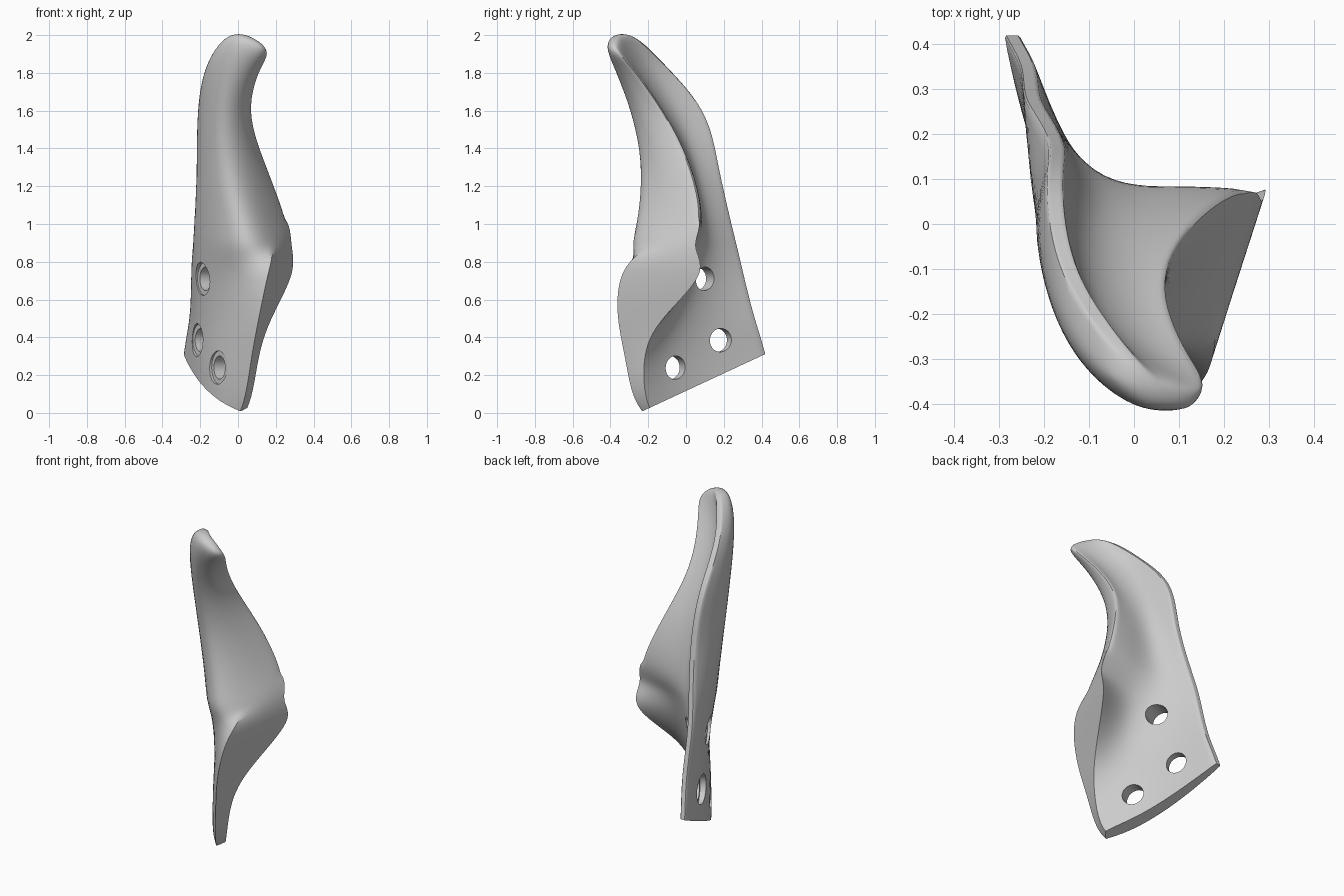
import bpy
import bmesh
import math
from mathutils import Vector

default = bpy.data.objects.get("Cube")
if default:
    bpy.data.objects.remove(default, do_unlink=True)

# Horizontal sections in hundredths: height, then x and y of
# back edge, outer side, outer front, front edge, wing rim, groove, inner plate
SECTIONS = [
    (-15, -32, 52, -22, 11, -11, -12, 1, -25, 5, -19, -5, -5, -16, 12),
    (30, -30, 43, -22, 12, -10, -13, 7, -32, 10, -25, -3, -10, -15, 13),
    (50, -25, 36, -22, 11, -6, -15, 11, -37, 17, -14, 1, -9, -14, 14),
    (75, -25, 30, -23, 6, -4, -20, 16, -36, 31, 13, 4, -3, -12, 13),
    (88, -24, 27, -24, 4, 2, -38, 20, -22, 28, 2, 8, 4, -11, 11),
    (100, -22, 24, -26, 3, 2, -37, 20, -7, 28, 10, 12, 11, -9, 8),
    (130, -18, 17, -25, -3, -9, -29, 9, -14, 16, 4, 6, 4, -9, 3),
    (160, -20, 12, -24, -7, -12, -33, 2, -25, 4, -11, -1, -12, -13, -5),
    (185, -18, -12, -19, -26, -5, -40, 9, -39, 13, -30, 2, -29, -10, -21),
    (200, -2, -30, -5, -37, 4, -45, 18, -44, 20, -39, 10, -35, 3, -32),
]
BACK, FRONT, RIM, BACK_INNER = 0, 3, 4, 7


def build_cage():
    """Loft the sections into a cage, creasing the edges that stay crisp."""
    bm = bmesh.new()
    crease = bm.edges.layers.float.new("crease_edge")
    rings = []
    for level, section in enumerate(SECTIONS):
        z, values = section[0] / 100, section[1:]
        points = [(x / 100, y / 100) for x, y in zip(values[::2], values[1::2])]
        points.append((points[BACK][0] + 0.035, points[BACK][1]))
        tilt = 0.5 if level == len(SECTIONS) - 1 else 0
        rings.append([bm.verts.new((x, y, z - tilt * (x - 0.07)))
                      for x, y in points])
    count = len(rings[0])
    for low, high in zip(rings, rings[1:]):
        for i in range(count):
            j = (i + 1) % count
            bm.faces.new((low[i], low[j], high[j], high[i]))
    bm.faces.new(rings[0])
    bm.faces.new(rings[-1])
    for level, (low, high) in enumerate(zip(rings, rings[1:])):
        sharpness = {BACK: 0.8, BACK_INNER: 0.8,
                     FRONT: 1.0 if level < 4 else 0.0,
                     RIM: 1.0 if level < 5 else 0.4}
        for column, value in sharpness.items():
            bm.edges.get((low[column], high[column]))[crease] = value
    bmesh.ops.recalc_face_normals(bm, faces=bm.faces)
    mesh = bpy.data.meshes.new("curved_plate")
    bm.to_mesh(mesh)
    bm.free()
    return mesh


plate = bpy.data.objects.new("curved_plate", build_cage())
bpy.context.collection.objects.link(plate)
smooth = plate.modifiers.new("smooth", "SUBSURF")
smooth.levels = smooth.render_levels = 3

cutters = []


def cut_with_active(name):
    cutter = bpy.context.object
    cutter.name = name
    cutter.hide_render = True
    cutters.append(cutter)
    cut = plate.modifiers.new(name, "BOOLEAN")
    cut.operation = "DIFFERENCE"
    cut.solver = "EXACT"
    cut.object = cutter


# Sloping lower edge
slope = math.atan(0.465)
down = Vector((0, math.sin(slope), -math.cos(slope)))
bpy.ops.mesh.primitive_cube_add(size=2, location=Vector((0, -0.25, 0)) + down,
                                rotation=(slope, 0, 0))
cut_with_active("base_cutter")

# Three screw holes, each with a wider recess on the outer face
axis = Vector((0.88, 0.47, 0))
turn = axis.to_track_quat("Z", "Y").to_euler()
for mouth in ((-0.12, -0.10, 0.24), (-0.22, 0.15, 0.385), (-0.195, 0.04, 0.71)):
    for radius, depth, shift in ((0.062, 0.36, 0.06), (0.088, 0.2, -0.075)):
        bpy.ops.mesh.primitive_cylinder_add(
            vertices=40, radius=radius, depth=depth, rotation=turn,
            location=Vector(mouth) + axis * shift)
        cut_with_active("hole_cutter")

# Bake the modifiers and drop the cutters
bpy.context.view_layer.update()
graph = bpy.context.evaluated_depsgraph_get()
baked = bpy.data.meshes.new_from_object(plate.evaluated_get(graph))
plate.modifiers.clear()
plate.data = baked
for cutter in cutters:
    bpy.data.objects.remove(cutter, do_unlink=True)

# Plain grey finish
grey = bpy.data.materials.new("light_grey")
grey.use_nodes = True
colour = (0.6, 0.6, 0.6, 1)
grey.diffuse_color = colour
grey.node_tree.nodes["Principled BSDF"].inputs["Base Color"].default_value = colour
baked.materials.clear()
baked.materials.append(grey)
for face in baked.polygons:
    face.material_index = 0

bpy.ops.object.select_all(action="DESELECT")
plate.select_set(True)
bpy.context.view_layer.objects.active = plate
bpy.ops.object.shade_smooth_by_angle(angle=math.radians(40))
